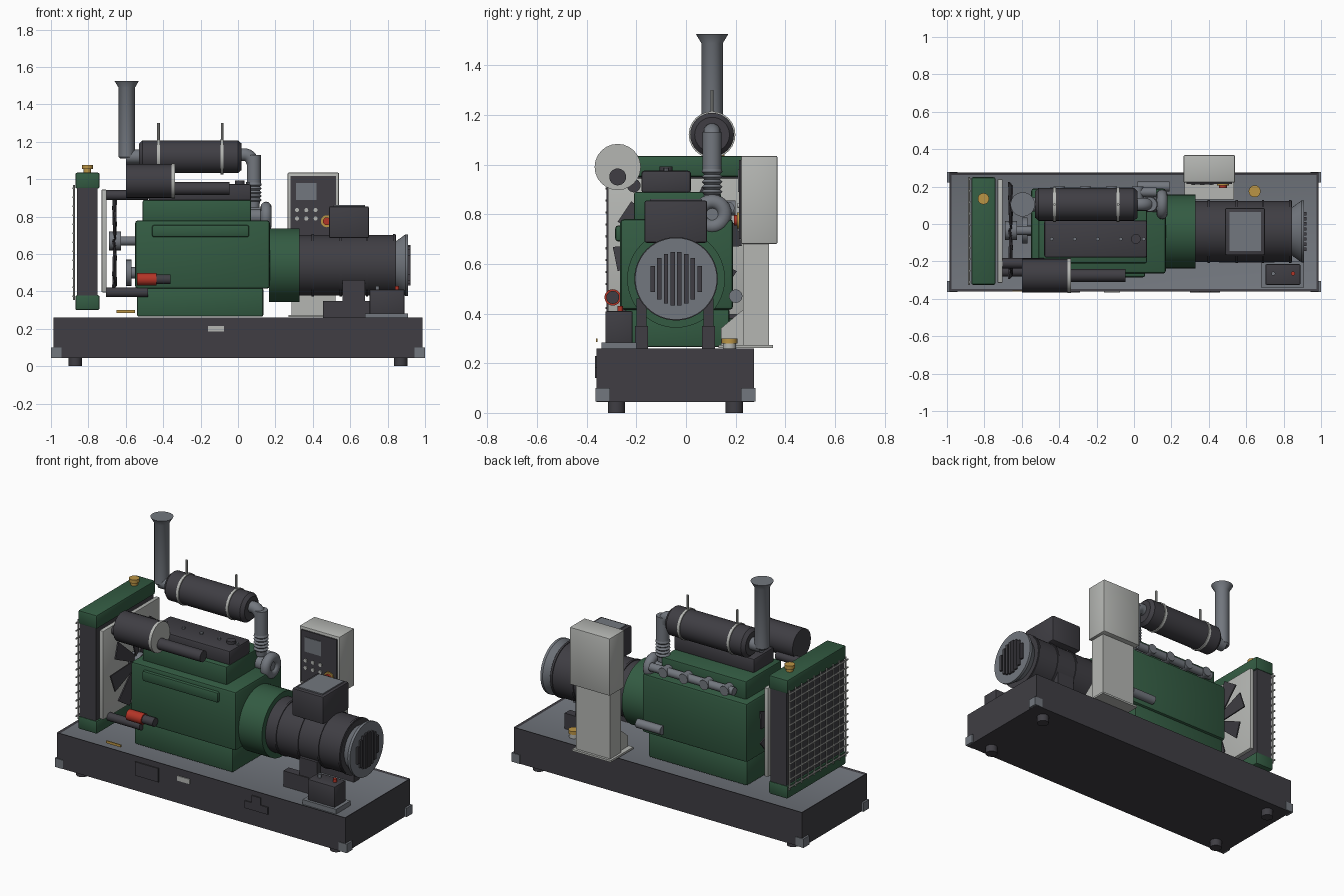
import bpy, bmesh, math
from mathutils import Vector

cube = bpy.data.objects.get("Cube")
if cube:
    bpy.data.objects.remove(cube, do_unlink=True)


def material(name, rgb):
    m = bpy.data.materials.new(name)
    m.use_nodes = True
    m.diffuse_color = (*rgb, 1)
    m.node_tree.nodes["Principled BSDF"].inputs["Base Color"].default_value = (*rgb, 1)
    return m


DARK = material("charcoal", (0.05, 0.048, 0.057))
GREEN = material("engine green", (0.033, 0.105, 0.055))
STEEL = material("steel grey", (0.17, 0.185, 0.21))
LIGHT = material("light grey", (0.46, 0.47, 0.45))
BRASS = material("brass", (0.5, 0.3, 0.06))
RED = material("red", (0.45, 0.035, 0.02))
parts = []


def finish(name, bm, *mats):
    bmesh.ops.recalc_face_normals(bm, faces=bm.faces)
    me = bpy.data.meshes.new(name)
    bm.to_mesh(me)
    bm.free()
    for m in mats:
        me.materials.append(m)
    ob = bpy.data.objects.new(name, me)
    bpy.context.collection.objects.link(ob)
    parts.append(ob)
    return ob


def box(name, x, y, z, mat, bevel=0):
    bm = bmesh.new()
    bmesh.ops.create_cube(bm, size=1)
    for v in bm.verts:
        v.co = [lo + (c + 0.5) * (hi - lo) for c, (lo, hi) in zip(v.co, (x, y, z))]
    if bevel:
        bmesh.ops.bevel(bm, geom=bm.edges[:], offset=bevel, segments=2, profile=0.5, affect='EDGES')
    return finish(name, bm, mat)


def lathe(name, origin, axis, profile, mat, sides=32):
    """Revolve (distance, radius) pairs about an axis, with capped ends."""
    bm = bmesh.new()
    turn = Vector(axis).to_track_quat('Z', 'Y')
    rings = []
    for t, r in profile:
        angles = [2 * math.pi * i / sides for i in range(sides)]
        rings.append([bm.verts.new(Vector(origin) + turn @ Vector((r * math.cos(a), r * math.sin(a), t)))
                      for a in angles])
    for a, b in zip(rings, rings[1:]):
        for i in range(sides):
            j = (i + 1) % sides
            bm.faces.new((a[i], a[j], b[j], b[i]))
    bm.faces.new(rings[0])
    bm.faces.new(rings[-1])
    return finish(name, bm, mat)


def rod(name, start, end, r, mat, sides=24):
    d = Vector(end) - Vector(start)
    return lathe(name, start, d, [(0, r), (d.length, r)], mat, sides)


def pipe(name, points, r, mat):
    cu = bpy.data.curves.new(name, 'CURVE')
    cu.dimensions = '3D'
    cu.bevel_depth, cu.bevel_resolution, cu.use_fill_caps = r, 5, True
    s = cu.splines.new('BEZIER')
    s.bezier_points.add(len(points) - 1)
    for p, co in zip(s.bezier_points, points):
        p.co = co
        p.handle_left_type = p.handle_right_type = 'AUTO'
    ob = bpy.data.objects.new(name, cu)
    bpy.context.collection.objects.link(ob)
    me = bpy.data.meshes.new_from_object(ob.evaluated_get(bpy.context.evaluated_depsgraph_get()))
    bpy.data.objects.remove(ob)
    me.materials.clear()
    me.materials.append(mat)
    mesh = bpy.data.objects.new(name, me)
    bpy.context.collection.objects.link(mesh)
    parts.append(mesh)


# Base tank: the inset top face is the deck
bm = bmesh.new()
bmesh.ops.create_cube(bm, size=1)
for v in bm.verts:
    v.co = (v.co.x * 1.975, v.co.y * 0.635 - 0.043, 0.152 + v.co.z * 0.215)
top = [f for f in bm.faces if f.normal.z > 0.9]
bmesh.ops.inset_region(bm, faces=top, thickness=0.018, depth=-0.006)
top[0].material_index = 1
finish("base_tank", bm, DARK, STEEL)
for sx in (-1, 1):
    for y in (-0.28, 0.195):
        rod("foot", (sx * 0.87, y, 0), (sx * 0.87, y, 0.05), 0.035, DARK)
    for y in (-0.335, 0.25):
        box("corner_bracket", sorted((sx * 0.945, sx)), (y - 0.029, y + 0.029), (0.045, 0.1), STEEL)
box("pocket_cover", (-0.45, -0.29), (-0.367, -0.36), (0.14, 0.225), DARK)
box("drain_cover", (0.3, 0.46), (-0.367, -0.36), (0.14, 0.185), DARK)
box("drain_cover_top", (0.35, 0.41), (-0.367, -0.36), (0.185, 0.23), DARK)
box("rating_plate", (-0.16, -0.075), (-0.366, -0.36), (0.185, 0.215), LIGHT)
box("brass_tag", (-0.65, -0.55), (-0.362, -0.356), (0.285, 0.3), BRASS)

# Radiator with tanks, guard, shroud and fan
box("radiator_top_tank", (-0.87, -0.74), (-0.325, 0.25), (0.95, 1.035), GREEN, 0.01)
box("radiator_bottom_tank", (-0.87, -0.74), (-0.325, 0.25), (0.3, 0.38), GREEN, 0.01)
box("radiator_core", (-0.86, -0.75), (-0.32, 0.245), (0.375, 0.955), DARK)
for i in range(13):
    z = 0.375 + i * 0.048
    rod("guard_bar", (-0.882, -0.325, z), (-0.882, 0.25, z), 0.005, LIGHT, 6)
for i in range(10):
    y = -0.31 + i * 0.061
    rod("guard_upright", (-0.876, y, 0.355), (-0.876, y, 0.97), 0.005, LIGHT, 6)
box("fan_shroud", (-0.73, -0.702), (-0.315, 0.24), (0.395, 0.945), LIGHT, 0.006)
lathe("radiator_cap", (-0.805, 0.135, 1.03), (0, 0, 1), [(0, 0.02), (0.025, 0.02), (0.025, 0.03), (0.047, 0.03)], BRASS)
FAN = Vector((-0.66, -0.035, 0.67))
rod("fan_hub", FAN - Vector((0.03, 0, 0)), FAN + Vector((0.035, 0, 0)), 0.05, STEEL)
rod("fan_shaft", FAN, FAN + Vector((0.14, 0, 0)), 0.025, STEEL)
bm = bmesh.new()
for i in range(8):
    a = i * math.pi / 4 + 0.2
    out = Vector((0, math.cos(a), math.sin(a)))
    side = Vector((0.18, -math.sin(a), math.cos(a)))
    corners = [FAN + out * r + side * w for r, w in ((0.04, -0.02), (0.255, -0.05), (0.255, 0.05), (0.04, 0.02))]
    vs = [[bm.verts.new(c + Vector((d, 0, 0))) for c in corners] for d in (-0.004, 0.004)]
    for f in vs:
        bm.faces.new(f)
    for k in range(4):
        n = (k + 1) % 4
        bm.faces.new((vs[0][k], vs[0][n], vs[1][n], vs[1][k]))
finish("fan_blades", bm, DARK)
rod("crank_pulley", (-0.6, -0.035, 0.5), (-0.57, -0.035, 0.5), 0.07, STEEL)
rod("crank_shaft", (-0.58, -0.035, 0.5), (-0.53, -0.035, 0.5), 0.03, STEEL)
rod("upper_hose", (-0.705, -0.21, 0.915), (-0.48, -0.21, 0.915), 0.027, DARK)
rod("lower_hose", (-0.705, -0.255, 0.395), (-0.48, -0.255, 0.395), 0.025, DARK)

# Engine
box("engine_block", (-0.55, 0.17), (-0.265, 0.19), (0.415, 0.78), GREEN, 0.015)
box("engine_sump", (-0.54, 0.135), (-0.245, 0.175), (0.265, 0.42), GREEN, 0.01)
box("cylinder_head", (-0.51, 0.07), (-0.21, 0.14), (0.77, 0.89), GREEN, 0.01)
box("valve_cover", (-0.48, 0.07), (-0.18, 0.02), (0.885, 0.975), DARK, 0.012)
for i in range(5):
    x = -0.44 + i * 0.123
    rod("cover_bolt", (x, -0.08, 0.97), (x, -0.08, 0.985), 0.01, STEEL, 8)
rod("oil_filler", (0.01, -0.08, 0.97), (0.01, -0.08, 0.993), 0.026, DARK)
box("side_rail", (-0.46, 0.06), (-0.285, -0.255), (0.69, 0.755), GREEN, 0.012)
rod("filter_canister", (-0.54, -0.295, 0.465), (-0.435, -0.295, 0.465), 0.033, RED)
rod("filter_mount", (-0.44, -0.295, 0.465), (-0.36, -0.295, 0.465), 0.026, DARK)
rod("starter_motor", (0.02, 0.2, 0.47), (0.19, 0.2, 0.47), 0.027, STEEL)

# Air cleaner and intake tube
rod("air_cleaner", (-0.6, -0.275, 0.99), (-0.35, -0.275, 0.99), 0.09, DARK)
rod("air_cleaner_cap", (-0.355, -0.275, 0.99), (-0.338, -0.275, 0.99), 0.093, LIGHT)
rod("intake_tube", (-0.34, -0.275, 0.95), (-0.045, -0.275, 0.95), 0.034, DARK)

# Exhaust: manifold, turbo, bellows, muffler and stack
rod("exhaust_manifold", (-0.45, 0.17, 0.825), (0.12, 0.17, 0.825), 0.025, STEEL)
for i in range(4):
    x = -0.4 + i * 0.14
    rod("manifold_port", (x, 0.12, 0.825), (x, 0.2, 0.825), 0.03, STEEL)
bm = bmesh.new()
N = 24
grid = []
for i in range(N):
    a = 2 * math.pi * i / N
    ring = []
    for j in range(12):
        b = 2 * math.pi * j / 12
        r = 0.05 + 0.03 * math.cos(b)
        ring.append(bm.verts.new((0.15 + 0.03 * math.sin(b), 0.105 + r * math.cos(a), 0.8 + r * math.sin(a))))
    grid.append(ring)
for i in range(N):
    for j in range(12):
        p, q = grid[i], grid[(i + 1) % N]
        bm.faces.new((p[j], q[j], q[(j + 1) % 12], p[(j + 1) % 12]))
finish("turbo_volute", bm, STEEL)
rod("turbo_core", (0.04, 0.105, 0.8), (0.165, 0.105, 0.8), 0.04, STEEL)
bellows = [(0.0, 0.03)]
for i in range(5):
    bellows += [(0.03 + i * 0.02, 0.032), (0.04 + i * 0.02, 0.042)]
lathe("exhaust_bellows", (0.085, 0.105, 0.85), (0, 0, 1), bellows + [(0.135, 0.037)], STEEL)
rod("exhaust_riser", (0.085, 0.105, 0.97), (0.085, 0.105, 1.13), 0.038, STEEL)
pipe("muffler_inlet", [(0, 0.105, 1.13), (0.055, 0.105, 1.125), (0.085, 0.105, 1.08)], 0.035, STEEL)
lathe("muffler", (-0.53, 0.105, 1.12), (1, 0, 0),
      [(0, 0.07), (0.02, 0.088), (0.53, 0.088), (0.55, 0.07)], DARK)
for x in (-0.425, -0.085):
    rod("muffler_strap", (x - 0.008, 0.105, 1.12), (x + 0.008, 0.105, 1.12), 0.094, LIGHT)
    rod("hanger_rod", (x, 0.105, 1.2), (x, 0.105, 1.3), 0.007, LIGHT, 10)
rod("muffler_outlet", (-0.6, 0.105, 1.12), (-0.52, 0.105, 1.12), 0.038, STEEL)
lathe("exhaust_stack", (-0.595, 0.105, 1.11), (0, 0, 1),
      [(0, 0.035), (0.01, 0.043), (0.378, 0.043), (0.415, 0.065)], STEEL)

# Alternator with bell housing, ribs and end grille
CY, CZ = -0.04, 0.54
rod("bell_housing", (0.165, CY, CZ), (0.33, CY, CZ), 0.197, GREEN, 48)
rod("alternator_body", (0.32, CY, CZ), (0.845, CY, CZ), 0.163, DARK, 48)
for x in (0.4, 0.55, 0.69, 0.835):
    rod("alternator_rib", (x - 0.006, CY, CZ), (x + 0.006, CY, CZ), 0.168, DARK, 48)
lathe("end_bell", (0.84, CY, CZ), (1, 0, 0), [(0, 0.125), (0.055, 0.165), (0.07, 0.165)], STEEL, 48)
for i in range(8):
    y = (i - 3.5) * 0.027
    h = math.sqrt(0.108 ** 2 - y * y)
    box("grille_slat", (0.9, 0.922), (CY + y - 0.009, CY + y + 0.009), (CZ - h, CZ + h), DARK)
for y in (-0.18, 0.09):
    box("mounting_rail", (0.455, 0.75), (y - 0.026, y + 0.026), (0.25, 0.35), DARK)
    box("mounting_post", (0.56, 0.68), (y - 0.02, y + 0.02), (0.34, 0.46), DARK)
box("terminal_box", (0.487, 0.7), (-0.167, 0.085), (0.685, 0.855), DARK, 0.008)
box("terminal_lid", (0.51, 0.68), (-0.145, 0.065), (0.85, 0.862), STEEL)

# Control cabinet on its pedestal
box("control_cabinet", (0.265, 0.54), (0.222, 0.368), (0.68, 1.035), LIGHT, 0.006)
box("control_panel", (0.282, 0.525), (0.214, 0.223), (0.7, 1.018), DARK)
box("display", (0.31, 0.42), (0.21, 0.215), (0.89, 0.98), STEEL)
for i in range(3):
    for z in (0.79, 0.835):
        x = 0.315 + i * 0.05
        rod("panel_button", (x, 0.216, z), (x, 0.208, z), 0.011, LIGHT, 12)
rod("stop_collar", (0.475, 0.216, 0.775), (0.475, 0.206, 0.775), 0.032, BRASS)
rod("stop_button", (0.475, 0.21, 0.775), (0.475, 0.193, 0.775), 0.021, RED)
box("pedestal", (0.285, 0.52), (0.23, 0.335), (0.27, 0.685), LIGHT)
box("pedestal_foot", (0.27, 0.535), (0.13, 0.35), (0.262, 0.274), LIGHT)
bm = bmesh.new()
for x in (0.3, 0.505):
    face = bm.faces.new([bm.verts.new((x, y, z)) for y, z in ((0.14, 0.27), (0.235, 0.27), (0.235, 0.42), (0.14, 0.34))])
    bmesh.ops.solidify(bm, geom=[face], thickness=0.012)
finish("pedestal_gussets", bm, LIGHT)

# Battery and fuel filler
box("battery_tray", (0.68, 0.91), (-0.34, -0.2), (0.25, 0.283), STEEL)
box("battery", (0.703, 0.89), (-0.325, -0.215), (0.28, 0.41), DARK, 0.006)
for x, m in ((0.745, STEEL), (0.85, RED)):
    rod("battery_terminal", (x, -0.265, 0.405), (x, -0.265, 0.43), 0.011, m, 12)
rod("filler_neck", (0.645, 0.175, 0.25), (0.645, 0.175, 0.285), 0.027, LIGHT)
rod("filler_cap", (0.645, 0.175, 0.28), (0.645, 0.175, 0.3), 0.032, BRASS)

# Smooth round surfaces and keep hard edges
bpy.ops.object.select_all(action='DESELECT')
for ob in parts:
    ob.select_set(True)
bpy.context.view_layer.objects.active = parts[0]
bpy.ops.object.shade_smooth_by_angle(angle=math.radians(35))
